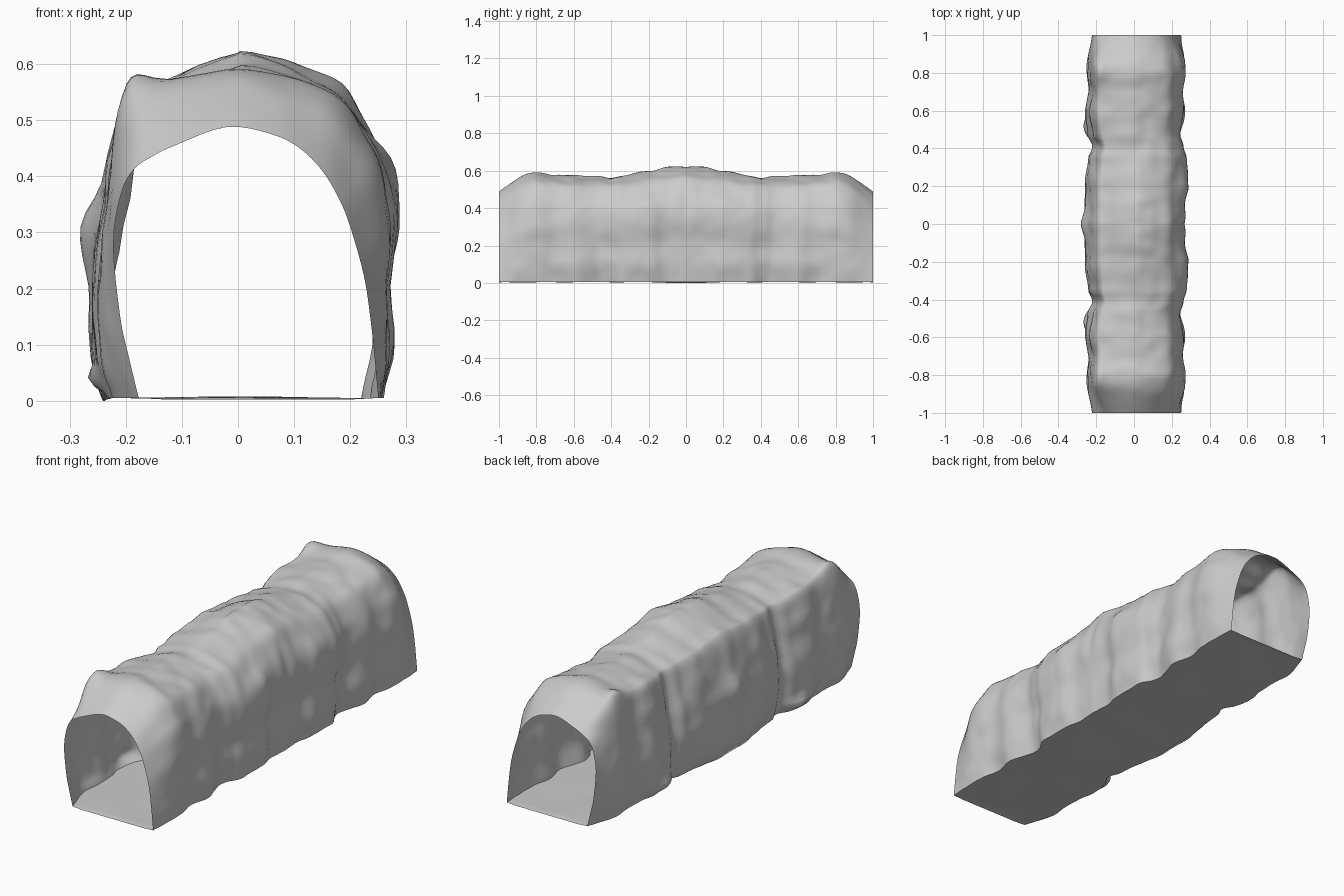
import bpy, math
from mathutils import Vector, noise

if "Cube" in bpy.data.objects:
    bpy.data.objects.remove(bpy.data.objects["Cube"])

# Cross-sections (x, z): open tunnel mouth and rocky mid tunnel
MOUTH = [(-.177, .005), (-.195, .08), (-.21, .15), (-.222, .28), (-.208, .37), (-.185, .413),
         (-.15, .437), (-.11, .456), (-.02, .488), (.06, .475), (.11, .45), (.15, .41),
         (.18, .36), (.20, .31), (.225, .22), (.238, .13), (.245, .06), (.25, .005)]
MID = [(-.222, .005), (-.242, .06), (-.25, .15), (-.25, .25), (-.235, .35), (-.22, .45),
       (-.198, .535), (-.15, .553), (-.02, .58), (.06, .57), (.12, .553), (.18, .525),
       (.22, .47), (.25, .40), (.262, .30), (.255, .2), (.262, .1), (.252, .005)]
# Outline along half the length: (|y|, left width, right width, height)
OUTLINE = [(0, .262, .268, .62), (.1, .262, .262, .61), (.2, .255, .278, .597),
           (.35, .235, .275, .572), (.41, .212, .262, .563), (.47, .238, .25, .568),
           (.6, .255, .268, .578), (.7, .243, .255, .574), (.8, .25, .268, .592),
           (.87, .258, .273, .595), (1, .25, .265, .58)]
STEPS, SUB = 100, 4


def outline(y):
    for a, b in zip(OUTLINE, OUTLINE[1:]):
        if y <= b[0]:
            t = (y - a[0]) / (b[0] - a[0])
            t = t * t * (3 - 2 * t)
            return [p + (q - p) * t for p, q in zip(a[1:], b[1:])]
    return OUTLINE[-1][1:]


def spline(pts):
    """Smooth resampling of a profile."""
    out = []
    for i in range(len(pts) - 1):
        p = [Vector(pts[min(max(i + k, 0), len(pts) - 1)]) for k in (-1, 0, 1, 2)]
        for s in range(SUB):
            t = s / SUB
            out.append(.5 * (2 * p[1] + (p[2] - p[0]) * t
                       + (2 * p[0] - 5 * p[1] + 4 * p[2] - p[3]) * t * t
                       + (3 * p[1] - p[0] - 3 * p[2] + p[3]) * t ** 3))
    return out + [Vector(pts[-1])]


def bump(y, z, y0, z0, ry, rz):
    return math.exp(-((y - y0) / ry) ** 2 - ((z - z0) / rz) ** 2)


mouth, mid = spline(MOUTH), spline(MID)


def section(y):
    a = min(abs(y), 1)
    left, right, top = outline(a)
    k = min((1 - a) / .2, 1)
    k = 1 - (1 - k) ** 1.6
    ring = []
    for e, m in zip(mouth, mid):
        sx = left / .25 if m.x < 0 else right / .265
        sx = 1 + (sx - 1) * min(abs(m.x) / .12, 1)
        x, z = m.x * sx, m.y * top / .58
        # rock roughness pushed outward from the tunnel axis
        d = Vector((m.x, max(m.y - .3, 0) * 1.2))
        d.normalize()
        n = .013 * noise.noise(Vector((m.x * 5, a * 6, m.y * 5)))
        n += .006 * noise.noise(Vector((m.x * 13 + 7, a * 15, m.y * 13)))
        x, z = x + d.x * n, z + d.y * n
        # the left shoulder leans in at the highest, central stretch
        if m.x < 0:
            x += .02 * bump(a, m.y, 0, .55, .3, .12)
            z -= .03 * bump(a, m.x, 0, -.17, .3, .07)
        # local bulges and hollows
        if m.x < -.15:
            x -= .03 * bump(a, m.y, 0, .3, .09, .06) + .035 * bump(a, m.y, .5, .04, .06, .03)
        elif m.x > .15:
            x += .018 * bump(a, m.y, .22, .38, .14, .09)
            x -= .03 * bump(a, m.y, .42, 0, .06, .11)
        z += .022 * bump(m.x, a, -.18, .82, .04, .09)
        ring.append((e.x + (x - e.x) * k, y, e.y + (z - e.y) * k))
    for i in (0, -1):
        ring[i] = (ring[i][0], y, .005)
    return ring


def make(name, rows):
    w = len(rows[0])
    faces = [(r * w + c, r * w + c + 1, (r + 1) * w + c + 1, (r + 1) * w + c)
             for r in range(len(rows) - 1) for c in range(w - 1)]
    me = bpy.data.meshes.new(name)
    me.from_pydata([v for r in rows for v in r], [], faces)
    ob = bpy.data.objects.new(name, me)
    bpy.context.collection.objects.link(ob)
    me.shade_smooth()
    return ob


# Rocky walls and arched roof, open at both ends
rings = [section(-1 + 2 * i / STEPS) for i in range(STEPS + 1)]
make("tunnel_walls", rings)

# Flat, slightly uneven floor joining the wall feet
floor = []
for r in rings:
    (x0, y, z0), (x1, _, _) = r[-1], r[0]
    row = []
    for j in range(9):
        t = j / 8
        dz = .005 * noise.noise(Vector((t * 3, abs(y) * 4, 2))) * math.sin(math.pi * t)
        row.append((x0 + (x1 - x0) * t, y, max(z0 + dz, 0)))
    floor.append(row)
for row in (floor[0], floor[-1]):
    for j in range(1, 8):
        row[j] = (row[j][0], row[j][1], .002)
make("tunnel_floor", floor)
